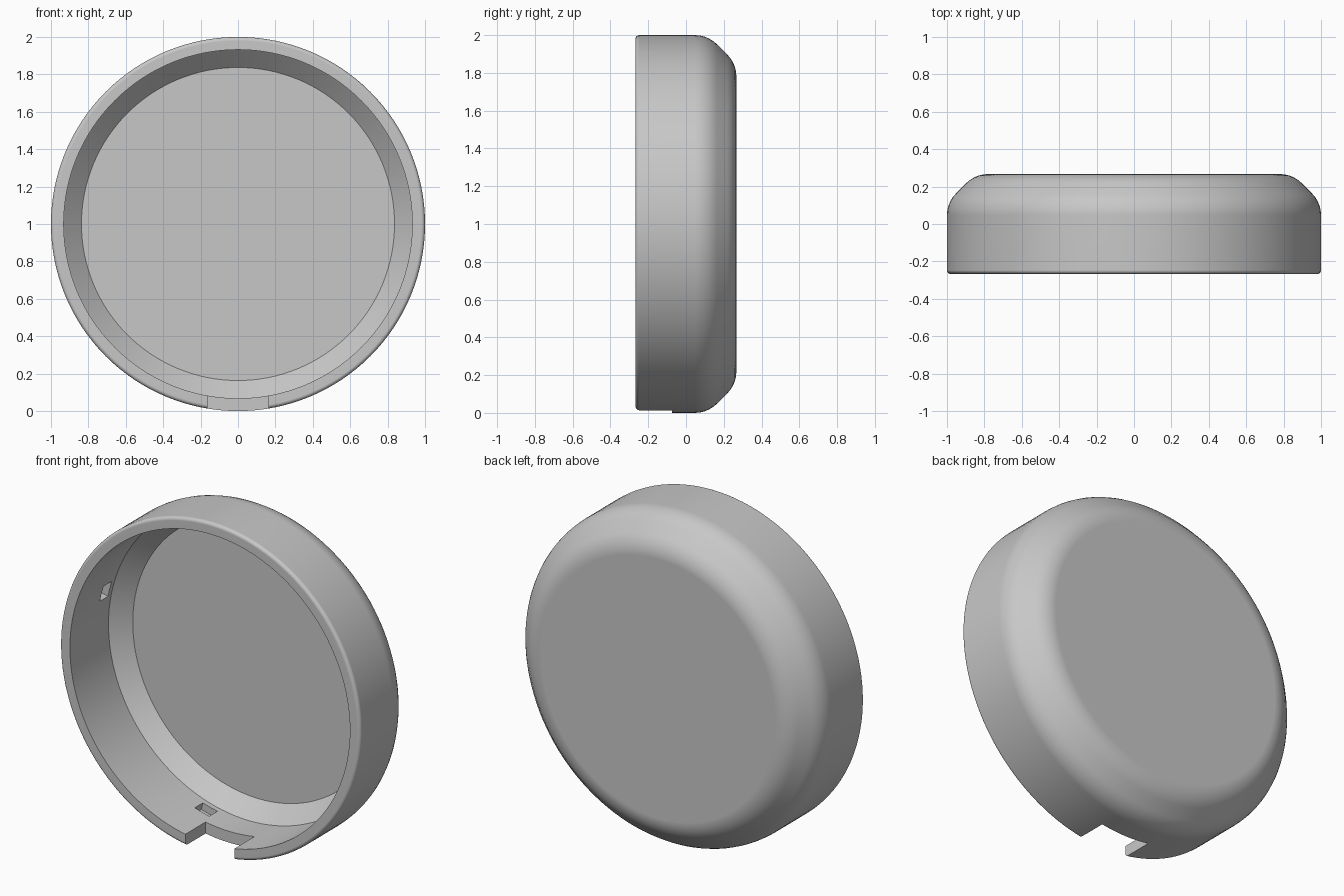
import bpy, bmesh
from math import cos, sin, pi, radians
from mathutils import Matrix, Vector

SEGMENTS = 128
FRONT, BACK = -0.267, 0.267
INNER_R = 0.932

cube = bpy.data.objects.get("Cube")
if cube:
    bpy.data.objects.remove(cube, do_unlink=True)

grey = bpy.data.materials.new("plain grey")
grey.use_nodes = True
colour = (0.575, 0.575, 0.575, 1)
grey.diffuse_color = colour
grey.node_tree.nodes["Principled BSDF"].inputs["Base Color"].default_value = colour


def add_object(name, bm):
    bmesh.ops.recalc_face_normals(bm, faces=bm.faces)
    mesh = bpy.data.meshes.new(name)
    bm.to_mesh(mesh)
    bm.free()
    mesh.materials.append(grey)
    obj = bpy.data.objects.new(name, mesh)
    bpy.context.collection.objects.link(obj)
    return obj


def arc(r, y, radius, start, end, steps=5):
    """Fillet points (radius, y) around a centre, angles in degrees."""
    angles = [radians(start + (end - start) * i / steps) for i in range(steps + 1)]
    return [(r + radius * cos(a), y + radius * sin(a)) for a in angles]


def lathe(name, profile):
    """Revolve (radius, y) points about the y axis, capping both ends."""
    bm = bmesh.new()
    rings = []
    for r, y in profile:
        rings.append([bm.verts.new((r * cos(2 * pi * i / SEGMENTS), y,
                                    1 + r * sin(2 * pi * i / SEGMENTS)))
                      for i in range(SEGMENTS)])
    for a, b in zip(rings, rings[1:]):
        for i in range(SEGMENTS):
            j = (i + 1) % SEGMENTS
            bm.faces.new((a[i], a[j], b[j], b[i]))
    bm.faces.new(rings[0])
    bm.faces.new(rings[-1])
    return add_object(name, bm)


def box(name, centre, size, angle):
    """Box turned about the shell's axis; centre is (radius, y)."""
    bm = bmesh.new()
    turn = Matrix.Rotation(-angle, 4, 'Y')
    place = Matrix.Translation((0, 0, 1)) @ turn @ Matrix.Translation((centre[0], centre[1], 0))
    bmesh.ops.create_cube(bm, size=1, matrix=place @ Matrix.Diagonal(Vector(size).to_4d()))
    return add_object(name, bm)


# Shell: inside floor, chamfer, wall, rounded rim, outside wall, soft back edge
rim, soft = 0.02, 0.165
shell = lathe("round_shell",
              [(0.837, 0.195), (INNER_R, 0.1), (INNER_R, FRONT)]
              + arc(1 - rim, FRONT + rim, rim, -90, 0)
              + arc(1 - soft, 0.047, soft, 0, 45)
              + arc(0.78, BACK - soft, soft, 45, 90))

# Cutters: rim notch at the bottom and four blind slots in the inner wall
cutters = [box("notch_cutter", (0.98, -0.225), (0.3, 0.3, 0.326), radians(270))]
for k in range(4):
    cutters.append(box("slot_cutter", (0.94, 0.03), (0.07, 0.078, 0.1),
                       radians(75.5 + 90 * k)))

bpy.context.view_layer.objects.active = shell
for cutter in cutters:
    cut = shell.modifiers.new("cut", 'BOOLEAN')
    cut.operation = 'DIFFERENCE'
    cut.solver = 'EXACT'
    cut.object = cutter
    bpy.ops.object.modifier_apply(modifier=cut.name)
for cutter in cutters:
    bpy.data.objects.remove(cutter, do_unlink=True)

# Smooth curved surfaces, keep hard edges and flat discs
bpy.ops.object.select_all(action='DESELECT')
shell.select_set(True)
bpy.ops.object.shade_smooth_by_angle(angle=radians(30))
weighted = shell.modifiers.new("flat discs", 'WEIGHTED_NORMAL')
weighted.keep_sharp = True
